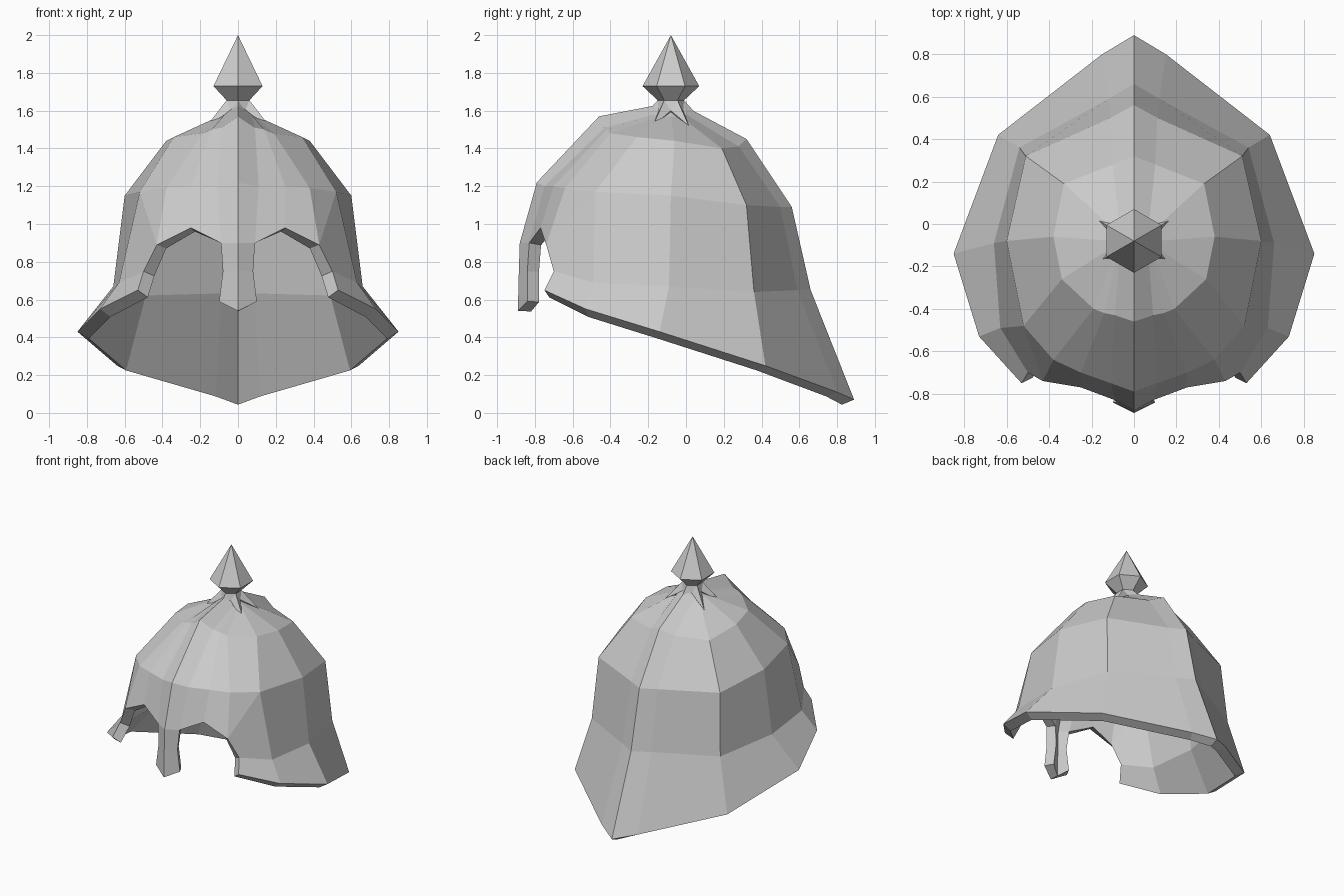
import bpy
import bmesh
from math import sin, cos, pi

cube = bpy.data.objects.get("Cube")
if cube:
    bpy.data.objects.remove(cube, do_unlink=True)

steel = bpy.data.materials.new("plain grey steel")
steel.use_nodes = True
grey = (0.6, 0.6, 0.6, 1.0)
steel.diffuse_color = grey
steel.node_tree.nodes["Principled BSDF"].inputs["Base Color"].default_value = grey


def finish(name, bm):
    """Turn a bmesh into a flat shaded steel object."""
    bmesh.ops.recalc_face_normals(bm, faces=bm.faces)
    mesh = bpy.data.meshes.new(name)
    bm.to_mesh(mesh)
    bm.free()
    mesh.materials.append(steel)
    obj = bpy.data.objects.new(name, mesh)
    bpy.context.collection.objects.link(obj)
    return obj


# Helmet half shell: each rib runs from the crown down to its lower edge
ribs = {
    "front_crest": [(0, -.15, 1.63), (0, -.46, 1.57), (0, -.79, 1.22), (0, -.88, .9)],
    "crest_side": [(.07, -.17, 1.58), (.09, -.43, 1.51), (.11, -.75, 1.2), (.09, -.83, .9)],
    "brow": [(.08, -.15, 1.57), (.14, -.42, 1.5), (.25, -.7, 1.2), (.25, -.77, .98)],
    "temple": [(.09, -.13, 1.57), (.19, -.4, 1.48), (.38, -.64, 1.19), (.43, -.74, .89)],
    "cheek": [(.1, -.11, 1.57), (.34, -.26, 1.46), (.52, -.48, 1.17), (.63, -.49, .69),
              (.73, -.53, .55)],
    "side": [(.1, -.08, 1.57), (.38, -.06, 1.44), (.6, -.08, 1.15), (.66, -.09, .67),
             (.85, -.14, .43)],
    "rear_corner": [(.09, -.03, 1.57), (.33, .19, 1.4), (.51, .32, 1.1), (.54, .36, .64),
                    (.64, .42, .25)],
    "back_side": [(.07, 0, 1.58), (.1, .28, 1.41), (.11, .5, 1.09), (.12, .59, .65),
                  (.15, .8, .11)],
    "back_crest": [(0, 0, 1.62), (0, .32, 1.45), (0, .56, 1.09), (0, .66, .65),
                   (0, .89, .07)],
}
bm = bmesh.new()
grid = {name: [bm.verts.new(p) for p in pts] for name, pts in ribs.items()}
columns = list(grid.values())
apex = bm.verts.new((0, -.08, 1.64))
for a, b in zip(columns, columns[1:]):
    bm.faces.new((apex, a[0], b[0]))
    for i in range(min(len(a), len(b)) - 1):
        if a is grid["temple"] and i == 2:
            continue
        bm.faces.new((a[i], a[i + 1], b[i + 1], b[i]))

# Outer edge of the eye opening and the flared cheek corner
temple, cheek = grid["temple"], grid["cheek"]
eye_edge = bm.verts.new((.5, -.7, .75))
corner = bm.verts.new((.53, -.75, .65))
bm.faces.new((temple[2], temple[3], cheek[2]))
bm.faces.new((temple[3], eye_edge, cheek[3], cheek[2]))
bm.faces.new((eye_edge, corner, cheek[4], cheek[3]))

# Nose guard hanging from the front crest
crest, side = grid["front_crest"][-1], grid["crest_side"][-1]
for y, z_mid, x, z_side in ((-.885, .75, .08, .75), (-.89, .54, .1, .59)):
    next_crest = bm.verts.new((0, y, z_mid))
    next_side = bm.verts.new((x, -.84, z_side))
    bm.faces.new((crest, next_crest, next_side, side))
    crest, side = next_crest, next_side

shell = finish("helmet_shell", bm)
# Outward winding is checked on the rear corner, which faces away from the centre
if sum(p.normal.dot(p.center) for p in shell.data.polygons) < 0:
    shell.data.flip_normals()
mirror = shell.modifiers.new("mirror halves", 'MIRROR')
mirror.use_clip = True
wall = shell.modifiers.new("wall thickness", 'SOLIDIFY')
wall.thickness = .07
wall.offset = -1


# Finial: a six sided spike on a neck, with six pointed prongs below
def ring(bm, radius, z, turn=0):
    return [bm.verts.new((radius * sin(i * pi / 3 + turn),
                          radius * cos(i * pi / 3 + turn) - .08, z)) for i in range(6)]


bm = bmesh.new()
tip = bm.verts.new((0, -.08, 2))
wide = ring(bm, .15, 1.73)
neck = ring(bm, .07, 1.655)
prongs = ring(bm, .19, 1.52)
notches = ring(bm, .075, 1.6, pi / 6)
base = bm.verts.new((0, -.08, 1.53))
for i in range(6):
    j = (i + 1) % 6
    bm.faces.new((tip, wide[i], wide[j]))
    bm.faces.new((wide[i], neck[i], neck[j], wide[j]))
    bm.faces.new((neck[i], notches[i], neck[j]))
    bm.faces.new((neck[i], prongs[i], notches[i]))
    bm.faces.new((neck[j], notches[i], prongs[j]))
    bm.faces.new((base, notches[i], prongs[i]))
    bm.faces.new((base, prongs[j], notches[i]))
finish("spike_finial", bm)
